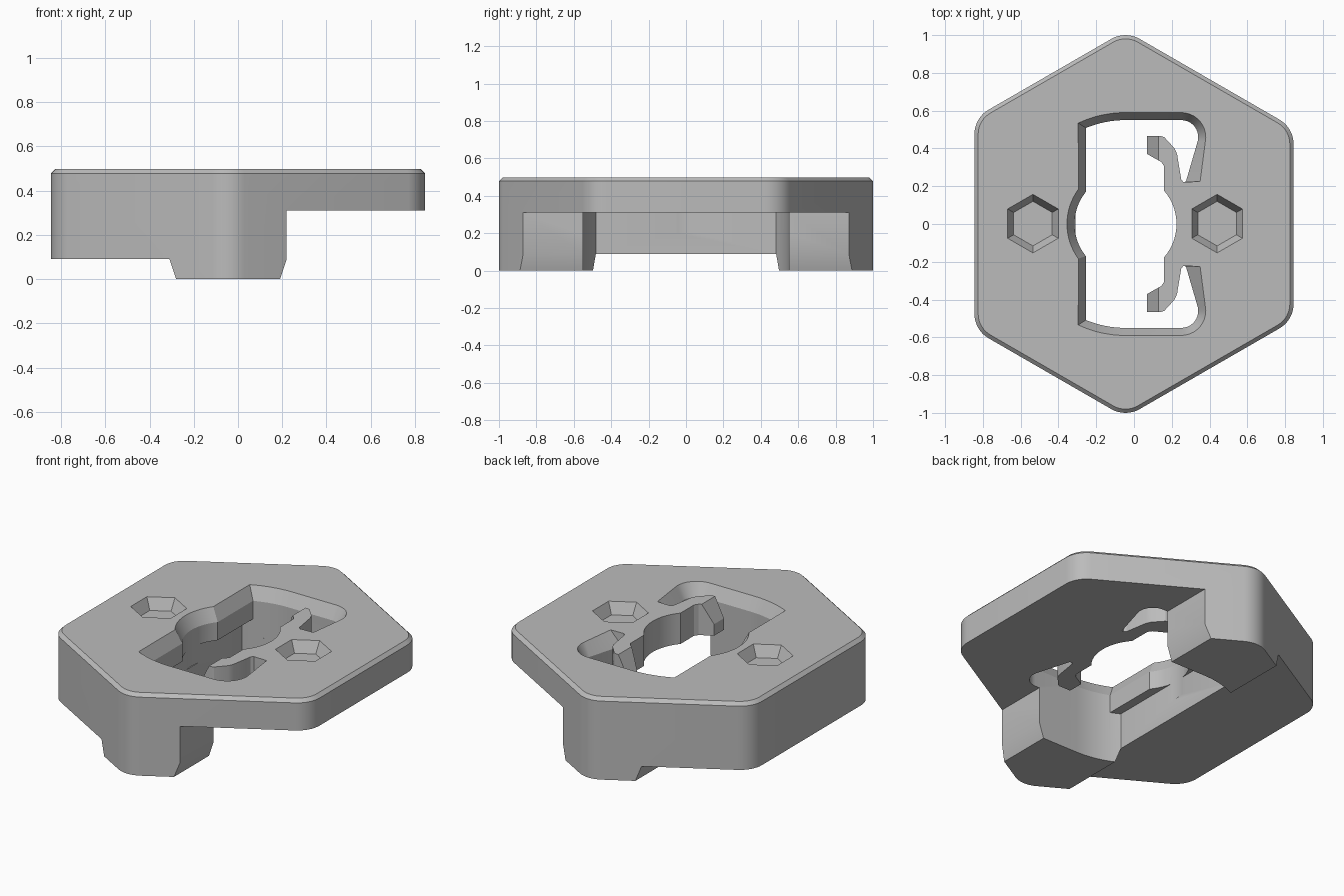
import bpy, bmesh
from math import sin, cos, radians

if "Cube" in bpy.data.objects:
    bpy.data.objects.remove(bpy.data.objects["Cube"])

TOP = 0.498
CX = -0.045  # axis of the round cavity


def arc(cx, cy, r, start, end, steps):
    angles = [radians(start + (end - start) * i / steps) for i in range(steps + 1)]
    return [(cx + r * cos(a), cy + r * sin(a)) for a in angles]


def mirrored(half):
    """Close a half outline (y >= 0) with its mirror image."""
    return half + [(x, -y) for x, y in reversed(half) if y > 1e-4]


def loft(name, layers, plane="XY"):
    """Closed solid through matching outlines, given as (level, outline)."""
    bm = bmesh.new()
    rings = []
    for level, outline in layers:
        rings.append([bm.verts.new((a, b, level) if plane == "XY" else (a, level, b))
                      for a, b in outline])
    for low, high in zip(rings, rings[1:]):
        for i in range(len(low)):
            j = (i + 1) % len(low)
            bm.faces.new((low[i], low[j], high[j], high[i]))
    bm.faces.new(rings[0])
    bm.faces.new(rings[-1])
    bmesh.ops.recalc_face_normals(bm, faces=bm.faces)
    mesh = bpy.data.meshes.new(name)
    bm.to_mesh(mesh)
    bm.free()
    obj = bpy.data.objects.new(name, mesh)
    bpy.context.collection.objects.link(obj)
    return obj


def combine(target, cutter, operation="DIFFERENCE"):
    cutter.hide_render = True
    mod = target.modifiers.new("cut", "BOOLEAN")
    mod.operation = operation
    mod.solver = "EXACT"
    mod.object = cutter
    bpy.context.view_layer.objects.active = target
    bpy.ops.object.modifier_apply(modifier=mod.name)
    bpy.data.objects.remove(cutter)


# Rounded hexagonal body with a chamfered top rim
def body_outline(r):
    centres = [(0.695, 0.423), (CX, 0.85), (-0.695, 0.475),
               (-0.695, -0.475), (CX, -0.85), (0.695, -0.423)]
    points = []
    for k, (x, y) in enumerate(centres):
        points += arc(x, y, r, 60 * k, 60 * k + 60, 8)
    return points


body = loft("hexagonal_plate", [(0, body_outline(0.15)), (TOP - 0.02, body_outline(0.15)),
                                (TOP, body_outline(0.13))])

# Stepped underside: thick left block, deep feet, thin right flange
steps = [(-1, 0.09), (-0.31, 0.09), (-0.28, 0), (0.19, 0), (0.22, 0.09),
         (0.22, 0.31), (1, 0.31), (1, 0.7), (-1, 0.7)]
combine(body, loft("step_profile", [(-1.2, steps), (1.2, steps)], "XZ"), "INTERSECT")

# Rounded channel between the feet
channel = mirrored(arc(CX, 0, 0.55, 118.8, 90, 10) + [(0.5, 0.55)])
combine(body, loft("channel_cutter", [(-0.2, channel), (0.31, channel)]))


# Opening with a flared edge around two hooked arms
def opening(grow):
    edge = -0.255 - grow
    if grow:
        left, side, notch = 143.7, 115.1, [(0.35, 0.225), (0.262, 0.222)]
    else:
        left, side, notch = 141.1, 112.4, [(0.275, 0.225), (0.262, 0.222)]
    half = arc(CX, 0, 0.27 + grow, 180, left, 8)
    half += arc(CX, 0, 0.55 + grow, side, 90, 8)
    half += arc(0.25, 0.46, 0.09 + grow, 90, -12, 10) + notch
    half += [(0.25, 0.235), (0.228, 0.37), (0.215, 0.4), (0.16, 0.46), (0.145, 0.465),
             (0.07, 0.465), (0.07, 0.37), (0.145, 0.328), (0.16, 0.305)]
    half += arc(CX, 0, 0.27, 40.6, 0, 8)
    return mirrored(half)


inner, outer = opening(0), opening(0.04)
combine(body, loft("opening_cutter", [(0.2, inner), (0.42, inner), (TOP, outer), (0.6, outer)]))

# Sloped ends of the two hooks
wedge = [(0.04, 0.32), (0.07, 0.38), (0.13, TOP), (0.13, 0.6), (0.04, 0.6)]
for s in (-1, 1):
    combine(body, loft("hook_cutter", [(s * 0.31, wedge), (s * 0.5, wedge)], "XZ"))

# Shallow tapered hexagonal sockets
for x in (-0.535, 0.44):
    def socket(r):
        return arc(x, 0.002, r, 30, 330, 5)
    combine(body, loft("socket_cutter", [(0.43, socket(0.118)), (TOP, socket(0.155)),
                                         (0.6, socket(0.155))]))

# Grey finish
grey = bpy.data.materials.new("plain grey")
grey.use_nodes = True
colour = (0.5, 0.5, 0.5, 1)
grey.diffuse_color = colour
grey.node_tree.nodes["Principled BSDF"].inputs["Base Color"].default_value = colour
body.data.materials.clear()
body.data.materials.append(grey)
for poly in body.data.polygons:
    poly.material_index = 0

bpy.ops.object.select_all(action="DESELECT")
body.select_set(True)
bpy.context.view_layer.objects.active = body
bpy.ops.object.shade_smooth_by_angle(angle=radians(20))
